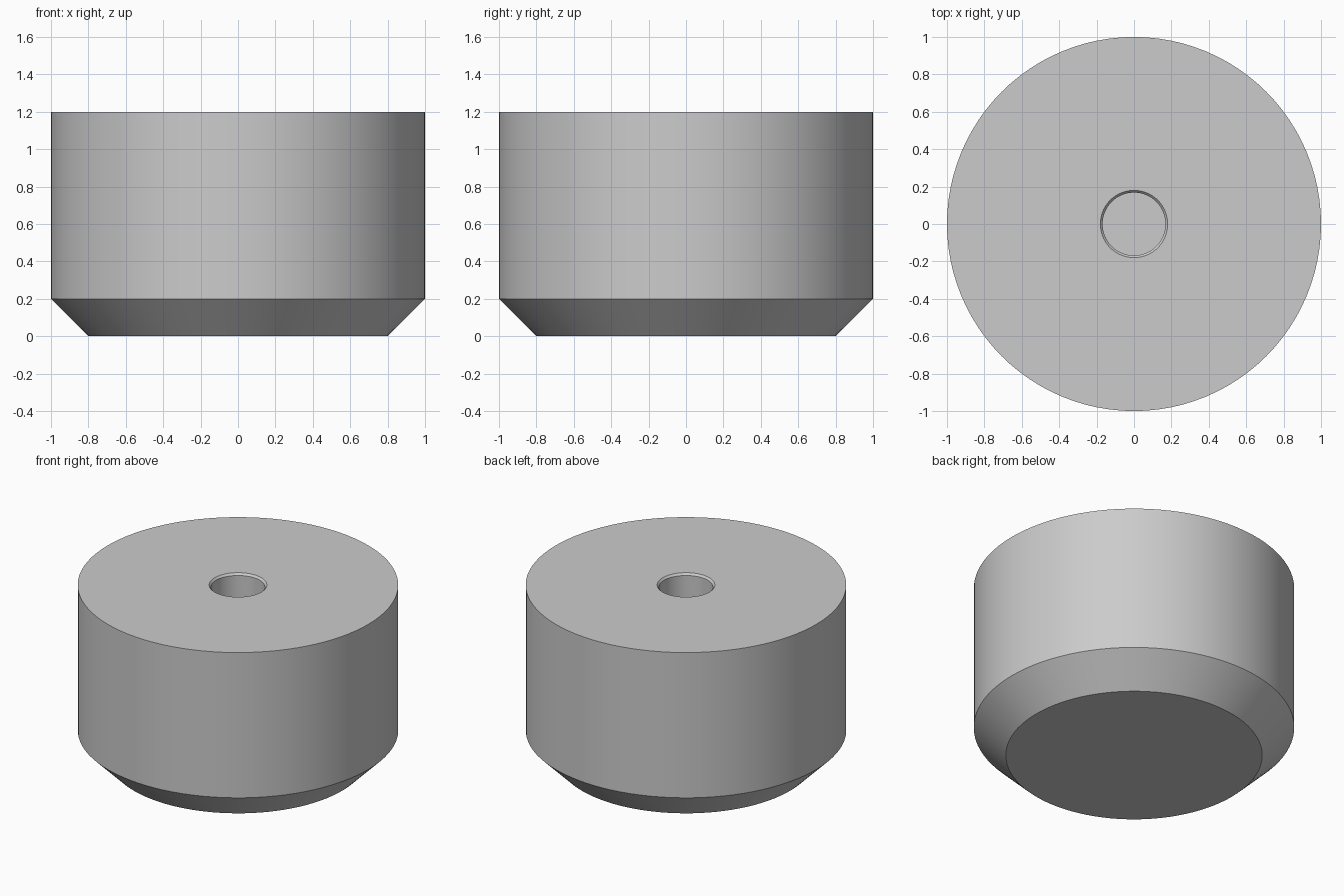
import bpy, bmesh, math

if "Cube" in bpy.data.objects:
    bpy.data.objects.remove(bpy.data.objects["Cube"])

SEGMENTS = 96

grey = bpy.data.materials.new("light_grey")
grey.diffuse_color = (0.6, 0.6, 0.6, 1.0)
grey.use_nodes = True
grey.node_tree.nodes["Principled BSDF"].inputs["Base Color"].default_value = grey.diffuse_color

# Radius and height: bottom chamfer, side, top, bore lip, bore wall
profile = [(0.8, 0.0), (1.0, 0.2), (1.0, 1.2),
           (0.18, 1.2), (0.168, 1.186), (0.168, 0.0)]

bm = bmesh.new()
rings = []
for r, z in profile:
    ring = []
    for i in range(SEGMENTS):
        a = 2 * math.pi * i / SEGMENTS
        ring.append(bm.verts.new((r * math.cos(a), r * math.sin(a), z)))
    rings.append(ring)

# Turned surfaces, facing outward and into the bore
for low, high in zip(rings, rings[1:]):
    for i in range(SEGMENTS):
        j = (i + 1) % SEGMENTS
        bm.faces.new((low[i], low[j], high[j], high[i]))

# Closed underside, facing down
bm.faces.new(list(reversed(rings[0])))

mesh = bpy.data.meshes.new("bored_foot")
bm.to_mesh(mesh)
bm.free()
mesh.materials.append(grey)

foot = bpy.data.objects.new("bored_foot", mesh)
bpy.context.collection.objects.link(foot)
bpy.context.view_layer.objects.active = foot
foot.select_set(True)
bpy.ops.object.shade_smooth_by_angle(angle=math.radians(30))
